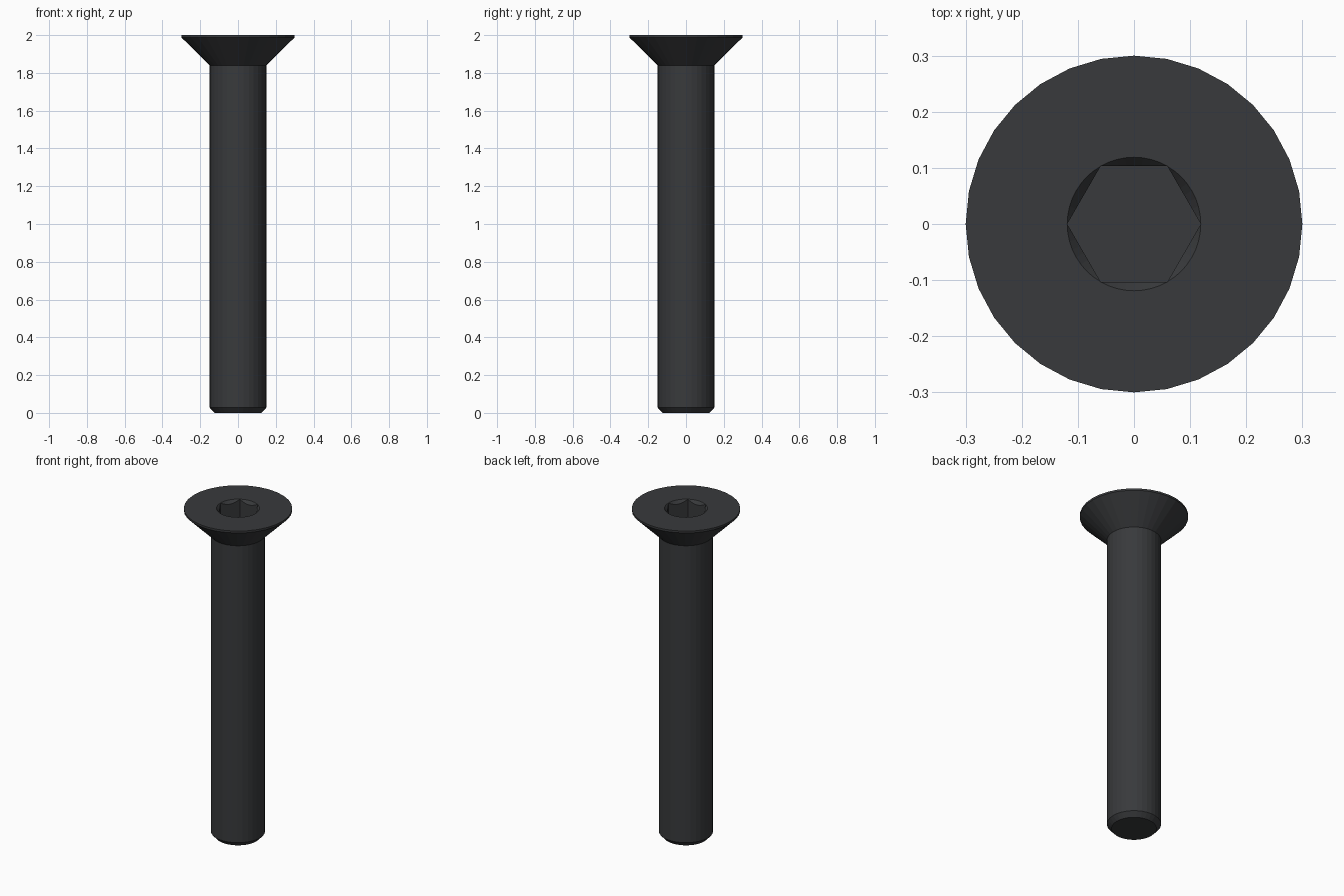
import bpy, bmesh
from math import pi, sin, cos, radians

if "Cube" in bpy.data.objects:
    bpy.data.objects.remove(bpy.data.objects["Cube"])

BODY_SIDES, SOCKET_SIDES = 32, 48
SOCKET_R, SOCKET_DEPTH, TOP = 0.119, 0.13, 2.0

bm = bmesh.new()


def ring(sides, radius, height):
    """Closed ring of vertices; radius and height are functions of the angle."""
    angles = [2 * pi * i / sides for i in range(sides)]
    return [bm.verts.new((radius(a) * cos(a), radius(a) * sin(a), height(a))) for a in angles]


def skin(rings):
    for low, high in zip(rings, rings[1:]):
        n = len(low)
        for i in range(n):
            j = (i + 1) % n
            bm.faces.new((low[i], low[j], high[j], high[i]))


def loop_edges(verts):
    return [bm.edges.get((verts[i - 1], verts[i])) for i in range(len(verts))]


def hex_radius(a):
    return SOCKET_R * cos(pi / 6) / cos(a % (pi / 3) - pi / 6)


# Chamfered tip, shank and countersunk head
profile = [(0.125, 0), (0.15, 0.028), (0.15, 1.84), (0.3, 1.988), (0.3, TOP)]
body = [ring(BODY_SIDES, lambda a, r=r: r, lambda a, z=z: z) for r, z in profile]
skin(body)
bm.faces.new(body[0][::-1])

# Hex socket: round countersunk rim running into six flat walls
rim = ring(SOCKET_SIDES, lambda a: SOCKET_R, lambda a: TOP)
walls = ring(SOCKET_SIDES, hex_radius, lambda a: TOP - 1.2 * (SOCKET_R - hex_radius(a)))
floor = ring(SOCKET_SIDES, hex_radius, lambda a: TOP - SOCKET_DEPTH)
skin([rim, walls, floor])
bm.faces.new(floor)

# Flat top of the head between its edge and the socket rim
bmesh.ops.bridge_loops(bm, edges=loop_edges(body[-1]) + loop_edges(rim))
bmesh.ops.remove_doubles(bm, verts=bm.verts[:], dist=1e-5)
bmesh.ops.recalc_face_normals(bm, faces=bm.faces[:])

mesh = bpy.data.meshes.new("countersunk_screw")
bm.to_mesh(mesh)
bm.free()
screw = bpy.data.objects.new("countersunk_screw", mesh)
bpy.context.collection.objects.link(screw)

# Black oxide steel
steel = bpy.data.materials.new("black_steel")
steel.diffuse_color = (0.04, 0.042, 0.045, 1)
steel.use_nodes = True
steel.node_tree.nodes["Principled BSDF"].inputs["Base Color"].default_value = steel.diffuse_color
mesh.materials.append(steel)
